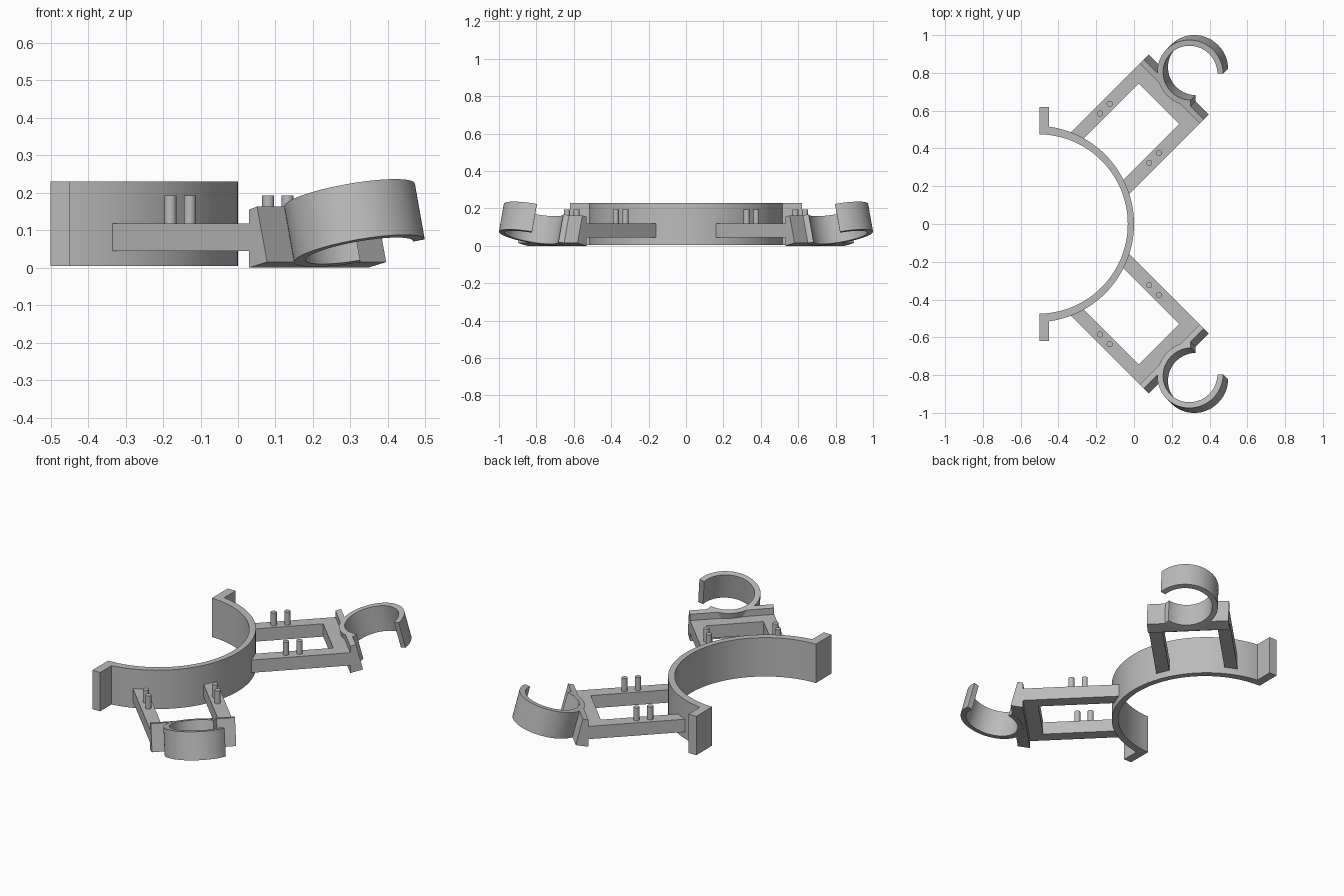
import bpy, bmesh
from math import sin, cos, pi, radians, sqrt, acos
from mathutils import Matrix, Vector

cube = bpy.data.objects.get("Cube")
if cube:
    bpy.data.objects.remove(cube, do_unlink=True)

grey = bpy.data.materials.new("plain_grey")
grey.use_nodes = True
grey.diffuse_color = (0.5, 0.5, 0.5, 1)
grey.node_tree.nodes["Principled BSDF"].inputs["Base Color"].default_value = (0.5, 0.5, 0.5, 1)

DIAGONAL = Matrix.Rotation(pi / 4, 4, 'Z')   # local x runs outward along each arm
TILT = radians(14)


def prism(name, points, push, matrix=Matrix()):
    """Extrude a closed outline along a vector and bake the transform."""
    bm = bmesh.new()
    face = bm.faces.new([bm.verts.new(p) for p in points])
    out = bmesh.ops.extrude_face_region(bm, geom=[face])
    moved = [g for g in out["geom"] if isinstance(g, bmesh.types.BMVert)]
    bmesh.ops.translate(bm, verts=moved, vec=Vector(push))
    bmesh.ops.transform(bm, matrix=matrix, verts=bm.verts)
    bmesh.ops.recalc_face_normals(bm, faces=bm.faces)
    mesh = bpy.data.meshes.new(name)
    bm.to_mesh(mesh)
    bm.free()
    mesh.materials.append(grey)
    obj = bpy.data.objects.new(name, mesh)
    bpy.context.collection.objects.link(obj)
    return obj


def arc(cx, cy, r, start, end, n, z=0):
    steps = [start + (end - start) * i / n for i in range(n + 1)]
    return [(cx + r * cos(a), cy + r * sin(a), z) for a in steps]


def finish(obj, mirror=True):
    bpy.ops.object.select_all(action='DESELECT')
    obj.select_set(True)
    bpy.context.view_layer.objects.active = obj
    bpy.ops.object.shade_smooth_by_angle(angle=radians(30))
    if mirror:
        mod = obj.modifiers.new("mirror", 'MIRROR')
        mod.use_axis = (False, True, False)
        mod.use_mirror_merge = False


# Large half collar with a turned-out flange at each end
R = 0.52
outer = arc(-R, 0, R, 0, acos(0.07 / R), 40, 0.005)
inner = arc(-0.508, 0, 0.475, acos(0.008 / 0.475), 0, 40, 0.005)
flip = lambda pts: [(x, -y, z) for x, y, z in reversed(pts)]
tab = [(-0.45, 0.62, 0.005), (-0.5, 0.62, 0.005)]
outline = outer + tab + inner + flip(inner)[1:] + flip(tab) + flip(outer)[:-1]
finish(prism("half_collar", outline, (0, 0, 0.225)), mirror=False)

# U-shaped arm frame, its ends sunk into the collar wall
V0, V1, W0, W1 = 0.131, 0.58, 0.205, 0.509


def root(v):
    c = R / sqrt(2)
    return (sqrt(0.505 ** 2 - (v - c) ** 2) - c, v, 0.044)


frame = [root(V0), (0.635, V0, 0.044), (0.635, V1, 0.044), root(V1),
         root(W1), (0.544, W1, 0.044), (0.544, W0, 0.044), root(W0)]
finish(prism("arm_frame", frame, (0, 0, 0.074), DIAGONAL))

# Upright pins on the arms
for side, v in (("inner", 0.172), ("outer", 0.541)):
    for i, u in enumerate((0.286, 0.359)):
        circle = arc(u, v, 0.016, 0, 2 * pi, 24, 0.1)[:-1]
        finish(prism(f"{side}_pin_{i + 1}", circle, (0, 0, 0.093), DIAGONAL))

# Tilted open clip, gap facing sideways
clip_matrix = DIAGONAL @ Matrix.Translation((0.813, 0.355, 0.045)) @ Matrix.Rotation(-TILT, 4, 'Y')
a0, a1 = radians(-45), radians(225)
ring = arc(0, 0, 0.177, a0, a1, 54) + arc(0, 0, 0.146, a1, a0, 54)
finish(prism("open_clip", ring, (0, 0, 0.153), clip_matrix))

# Wedge plate behind the clip, hollowed by the clip's bore
wedge = [(0.622, V0, 0), (0.69, V0, 0.015), (0.652, V0, 0.163), (0.622, V0, 0.155)]
plate = prism("clip_plate", wedge, (0, V1 - V0, 0), DIAGONAL)
bore = prism("bore_cutter", arc(0, 0, 0.149, 0, 2 * pi, 72, -0.1)[:-1], (0, 0, 0.4), clip_matrix)
bore.hide_render = True
cut = plate.modifiers.new("bore", 'BOOLEAN')
cut.operation = 'DIFFERENCE'
cut.solver = 'EXACT'
cut.object = bore
bpy.context.view_layer.objects.active = plate
bpy.ops.object.modifier_apply(modifier=cut.name)
bpy.data.objects.remove(bore, do_unlink=True)
finish(plate)
